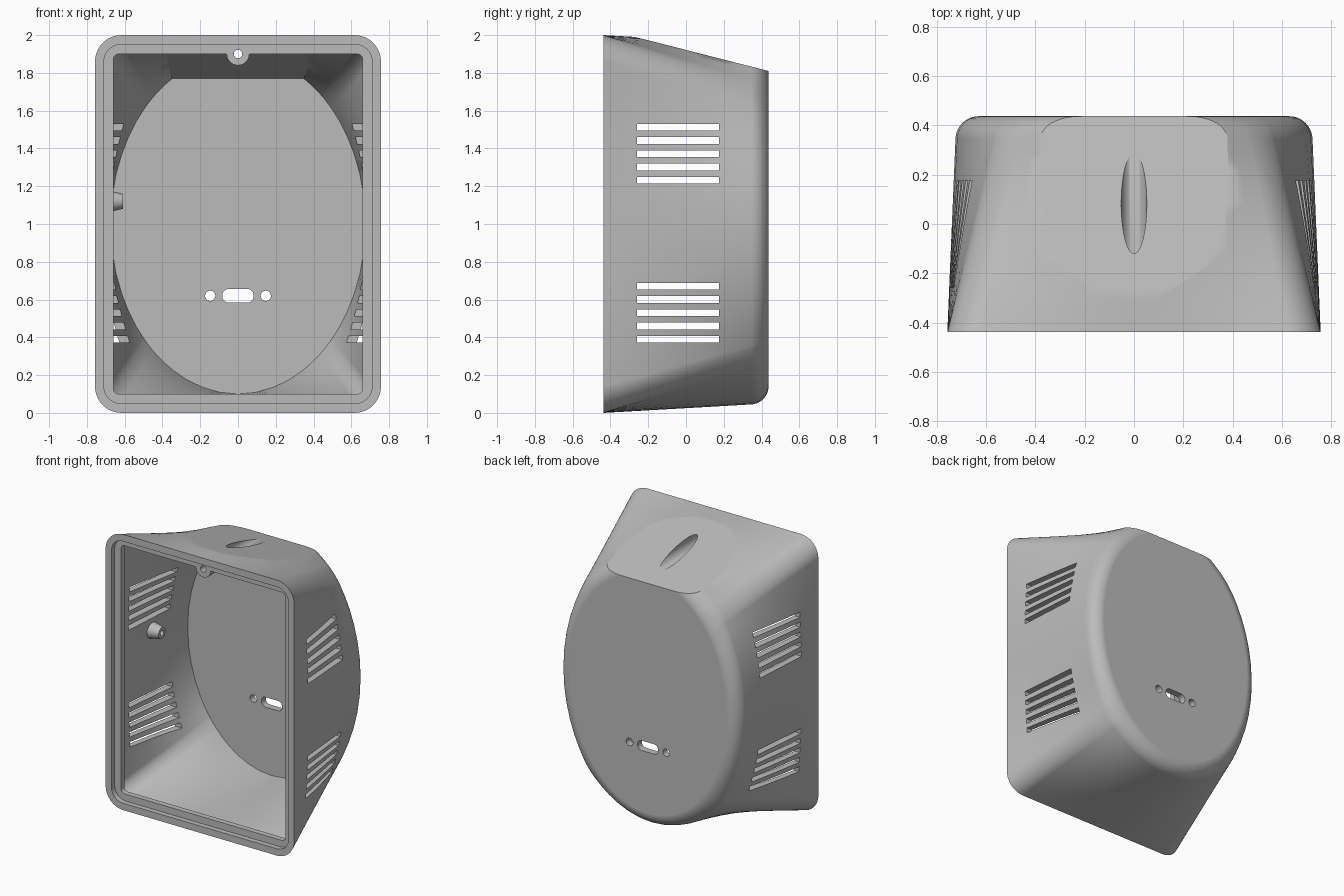
import bpy, bmesh, math
from mathutils import Matrix, Vector

if "Cube" in bpy.data.objects:
    bpy.data.objects.remove(bpy.data.objects["Cube"], do_unlink=True)

FRONT, BACK, MID = -0.437, 0.437, 1.0
WALL = 0.05


def add_object(name, bm):
    bmesh.ops.recalc_face_normals(bm, faces=bm.faces)
    mesh = bpy.data.meshes.new(name)
    bm.to_mesh(mesh)
    bm.free()
    obj = bpy.data.objects.new(name, mesh)
    bpy.context.collection.objects.link(obj)
    return obj


def rounded_rect(hw, hh, r, arc=10, side=12):
    """Closed outline of a rounded rectangle around the origin."""
    pts = []
    for k, (sx, sz) in enumerate([(1, 1), (-1, 1), (-1, -1), (1, -1)]):
        for i in range(arc + 1):
            t = math.pi / 2 * (k + i / arc)
            pts.append(Vector((sx * (hw - r) + r * math.cos(t),
                               sz * (hh - r) + r * math.sin(t))))
    out = []
    for i, p in enumerate(pts):
        out.append(p)
        if i % (arc + 1) == arc:
            q = pts[(i + 1) % len(pts)]
            out += [p.lerp(q, j / side) for j in range(1, side)]
    return out


def skin(rings):
    """Closed solid through (y, outline) rings, capped at both ends."""
    bm = bmesh.new()
    loops = [[bm.verts.new((p.x, y, p.y + MID)) for p in pts] for y, pts in rings]
    n = len(loops[0])
    for a, b in zip(loops, loops[1:]):
        for i in range(n):
            j = (i + 1) % n
            bm.faces.new((a[i], a[j], b[j], b[i]))
    bm.faces.new(loops[0])
    bm.faces.new(loops[-1])
    return bm


def loft(name, start, end, rect, ellipse, fillet, drop):
    """Rounded rectangle to ellipse, filleted at the back, top sliced by a slope."""
    a, b = ellipse
    oval = [p / math.hypot(p.x / a, p.y / b) for p in rect]

    def ring(y, inset=0.0):
        f = (y - start) / (end - start)
        pts = [p.lerp(q, f) for p, q in zip(rect, oval)]
        return y, [p - p.normalized() * inset for p in pts]

    steps = 12
    rings = [ring(start + (end - fillet - start) * i / steps) for i in range(steps + 1)]
    for i in range(1, 11 if fillet else 0):
        t = math.pi / 2 * i / 10
        rings.append(ring(end - fillet + fillet * math.sin(t), fillet * (1 - math.cos(t))))
    bm = skin(rings)
    cut = bmesh.ops.bisect_plane(
        bm, geom=bm.verts[:] + bm.edges[:] + bm.faces[:], dist=1e-5,
        plane_co=(0, BACK, 1.81 - drop), plane_no=(0, 0.255, 1), clear_outer=True)
    edges = [g for g in cut["geom_cut"] if isinstance(g, bmesh.types.BMEdge)]
    bmesh.ops.contextual_create(bm, geom=edges)
    return add_object(name, bm)


def slab(name, y0, y1, hw, hh, r, z=MID):
    outline = [p + Vector((0, z - MID)) for p in rounded_rect(hw, hh, r)]
    return add_object(name, skin([(y0, outline), (y1, outline)]))


def cone(name, start, end, r0, r1):
    """Round solid between two points."""
    start, end = Vector(start), Vector(end)
    axis = end - start
    bm = bmesh.new()
    turn = Vector((0, 0, 1)).rotation_difference(axis).to_matrix().to_4x4()
    bmesh.ops.create_cone(bm, cap_ends=True, segments=40, radius1=r0, radius2=r1,
                          depth=axis.length,
                          matrix=Matrix.Translation((start + end) / 2) @ turn)
    return add_object(name, bm)


def boxes(name, specs):
    """Several (centre, size) boxes in one object."""
    bm = bmesh.new()
    for centre, size in specs:
        bmesh.ops.create_cube(bm, size=1, matrix=Matrix.Translation(centre)
                              @ Matrix.Diagonal((*size, 1)))
    return add_object(name, bm)


def combine(target, tool, operation="DIFFERENCE"):
    mod = target.modifiers.new("combine", "BOOLEAN")
    mod.operation, mod.solver, mod.object = operation, "EXACT", tool
    bpy.context.view_layer.objects.active = target
    bpy.ops.object.modifier_apply(modifier=mod.name)
    bpy.data.objects.remove(tool, do_unlink=True)


# Outer shell and the cavity inside it
housing = loft("housing", FRONT, BACK, rounded_rect(0.757, 1.0, 0.14),
               (0.72, 0.95), 0.09, 0)
cavity = loft("cavity", -0.36, BACK - WALL, rounded_rect(0.705, 0.948, 0.09),
              (0.675, 0.9), 0, 0.053)
combine(cavity, slab("opening", -0.6, -0.3, 0.66, 0.9, 0.03), "UNION")

# Screw boss under the top and conical peg on the side wall stay solid
SCREW_Z, LEDGE = 1.9, -0.40
combine(cavity, cone("boss", (0, LEDGE, SCREW_Z), (0, 0.25, SCREW_Z), 0.06, 0.06))
combine(cavity, boxes("boss_web", [((0, LEDGE + 0.2, SCREW_Z + 0.05), (0.116, 0.4, 0.1))]))
combine(cavity, cone("peg", (-0.75, 0, 1.12), (-0.61, 0, 1.12), 0.072, 0.04))
combine(housing, cavity)

# Stepped front rim
combine(housing, slab("rim_recess", -0.6, LEDGE, 0.71, 0.95, 0.09))

# Screw hole, driver channel breaking through the sloped top, peg hole
combine(housing, cone("screw_hole", (0, -0.6, SCREW_Z), (0, 0, SCREW_Z), 0.022, 0.022))
combine(housing, cone("driver_channel", (0, -0.3, SCREW_Z), (0, 0.6, SCREW_Z), 0.052, 0.052))
combine(housing, cone("peg_hole", (-0.68, 0, 1.12), (-0.5, 0, 1.12), 0.02, 0.02))

# Four banks of side vents, cut straight through both walls
vents = [((0, -0.042, base + 0.07 * i), (2, 0.436, 0.036))
         for base in (0.39, 1.232) for i in range(5)]
combine(housing, boxes("vents", vents))

# Cable slot and two screw holes in the back
combine(housing, slab("cable_slot", 0.3, 0.6, 0.083, 0.036, 0.034, 0.62))
for x in (-0.147, 0.147):
    combine(housing, cone("back_hole", (x, 0.3, 0.62), (x, 0.6, 0.62), 0.027, 0.027))

# Single grey plastic
grey = bpy.data.materials.new("grey_plastic")
grey.use_nodes = True
color = (0.5, 0.5, 0.5, 1)
grey.diffuse_color = color
grey.node_tree.nodes["Principled BSDF"].inputs["Base Color"].default_value = color
housing.data.materials.clear()
housing.data.materials.append(grey)

# Smooth curved walls, crisp edges
bpy.ops.object.select_all(action="DESELECT")
housing.select_set(True)
bpy.context.view_layer.objects.active = housing
bpy.ops.object.shade_smooth_by_angle(angle=math.radians(25))
weighted = housing.modifiers.new("weighted_normals", "WEIGHTED_NORMAL")
weighted.keep_sharp = True
